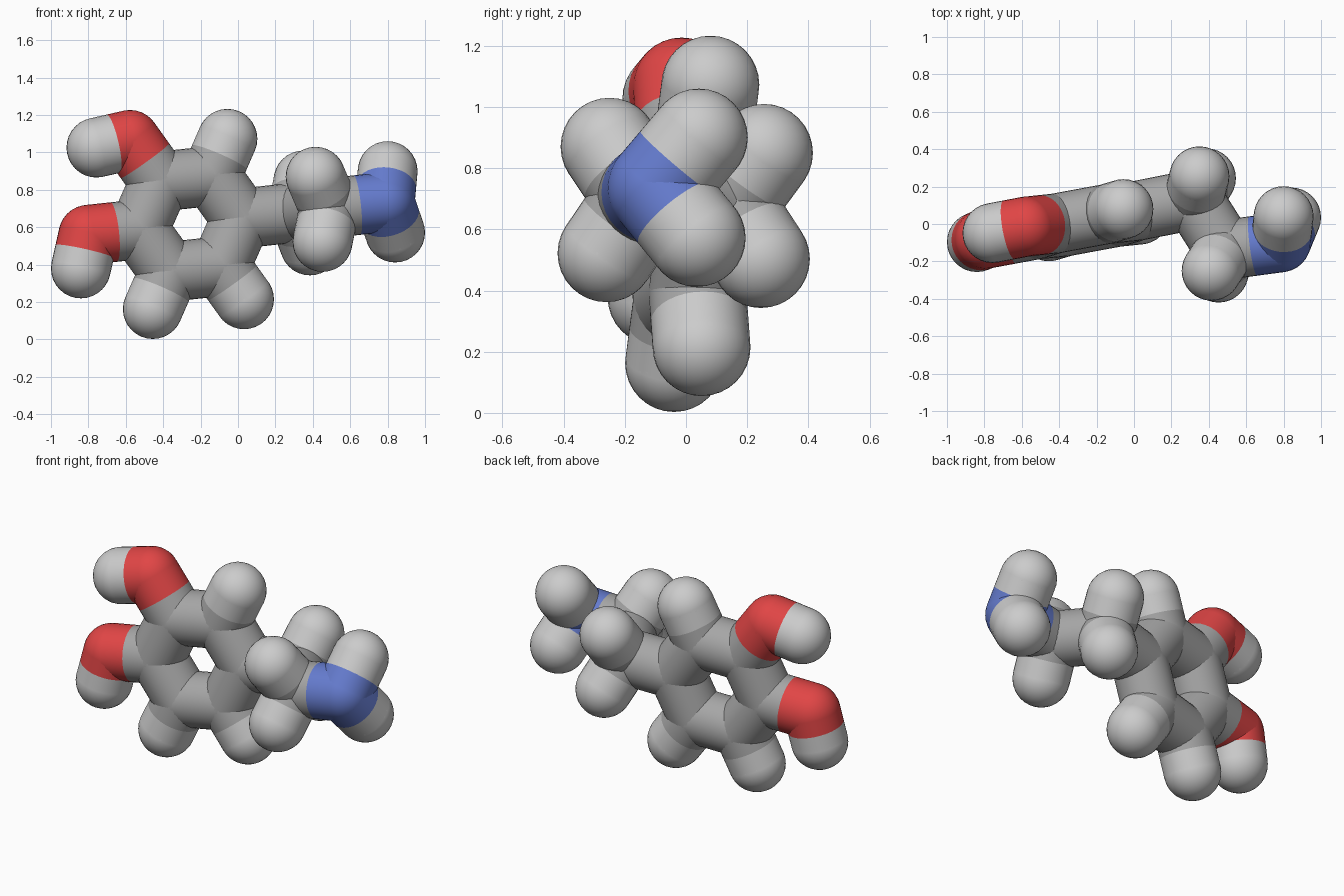
import bpy, bmesh
from math import radians, cos, sin
from mathutils import Vector, Matrix

if "Cube" in bpy.data.objects:
    bpy.data.objects.remove(bpy.data.objects["Cube"])

R = 0.16                      # shared radius of atoms and sticks
CX, CZ = -0.256, 0.618        # ring centre in the front view


def material(name, rgb):
    m = bpy.data.materials.new(name)
    m.diffuse_color = (*rgb, 1)
    m.use_nodes = True
    m.node_tree.nodes["Principled BSDF"].inputs["Base Color"].default_value = m.diffuse_color
    return m


MATS = {
    "carbon": material("dark_grey", (0.38, 0.38, 0.38)),
    "oxygen": material("red", (0.75, 0.06, 0.06)),
    "nitrogen": material("blue", (0.13, 0.20, 0.62)),
}


def on_plane(x, z):
    """Point on the slightly tilted plane of the ring."""
    return Vector((x, 0.034 + 0.179 * x + 0.052 * z, z))


def radial(angle, dist):
    a = radians(angle)
    return on_plane(CX + 0.985 * dist * cos(a), CZ + dist * sin(a))


atoms, bonds = {}, []


def atom(name, pos, *partners):
    atoms[name] = Vector(pos)
    bonds.extend((name, p) for p in partners)


# Six-sided ring with its outward substituents
outer = ["hydrogen", None, "hydrogen", "hydrogen", "oxygen", "oxygen"]
reach = {"hydrogen": 0.498, "oxygen": 0.555}
for i, kind in enumerate(outer):
    angle = 66 - 60 * i
    ring = f"carbon_ring_{i}"
    atom(ring, radial(angle, 0.28), f"carbon_ring_{(i + 1) % 6}")
    if kind:
        atom(f"{kind}_ring_{i}", radial(angle, reach[kind]), ring)

# Hydrogens on the two oxygens
atom("hydrogen_upper_oxygen", on_plane(-0.757, 1.026), "oxygen_ring_5")
atom("hydrogen_lower_oxygen", on_plane(-0.84, 0.38), "oxygen_ring_4")

# Side chain
atom("carbon_chain_a", (0.318, 0.13, 0.68), "carbon_ring_1")
atom("carbon_chain_b", (0.487, -0.138, 0.702), "carbon_chain_a")
atom("nitrogen_end", (0.785, -0.098, 0.735), "carbon_chain_b")
atom("hydrogen_chain_a_upper", (0.35, 0.255, 0.85), "carbon_chain_a")
atom("hydrogen_chain_a_lower", (0.385, 0.245, 0.503), "carbon_chain_a")
atom("hydrogen_chain_b_upper", (0.415, -0.25, 0.87), "carbon_chain_b")
atom("hydrogen_chain_b_lower", (0.452, -0.26, 0.522), "carbon_chain_b")
atom("hydrogen_end_upper", (0.80, 0.042, 0.90), "nitrogen_end")
atom("hydrogen_end_lower", (0.84, 0.035, 0.572), "nitrogen_end")

# Each atom is a ball plus the near half of each of its sticks
for name, pos in atoms.items():
    bm = bmesh.new()
    bmesh.ops.create_uvsphere(bm, u_segments=32, v_segments=16, radius=R)
    near = [b if a == name else a for a, b in bonds if name in (a, b)]
    for other in near:
        half = (atoms[other] - pos) / 2
        turn = half.to_track_quat('Z', 'Y').to_matrix().to_4x4()
        bmesh.ops.create_cone(bm, cap_ends=False, segments=32, radius1=R, radius2=R,
                              depth=half.length,
                              matrix=Matrix.Translation(half / 2) @ turn)
    for f in bm.faces:
        f.smooth = True
    mesh = bpy.data.meshes.new(name)
    bm.to_mesh(mesh)
    bm.free()
    mat = MATS.get(name.split("_")[0])
    if mat:
        mesh.materials.append(mat)
    obj = bpy.data.objects.new(name, mesh)
    obj.location = pos
    bpy.context.collection.objects.link(obj)
